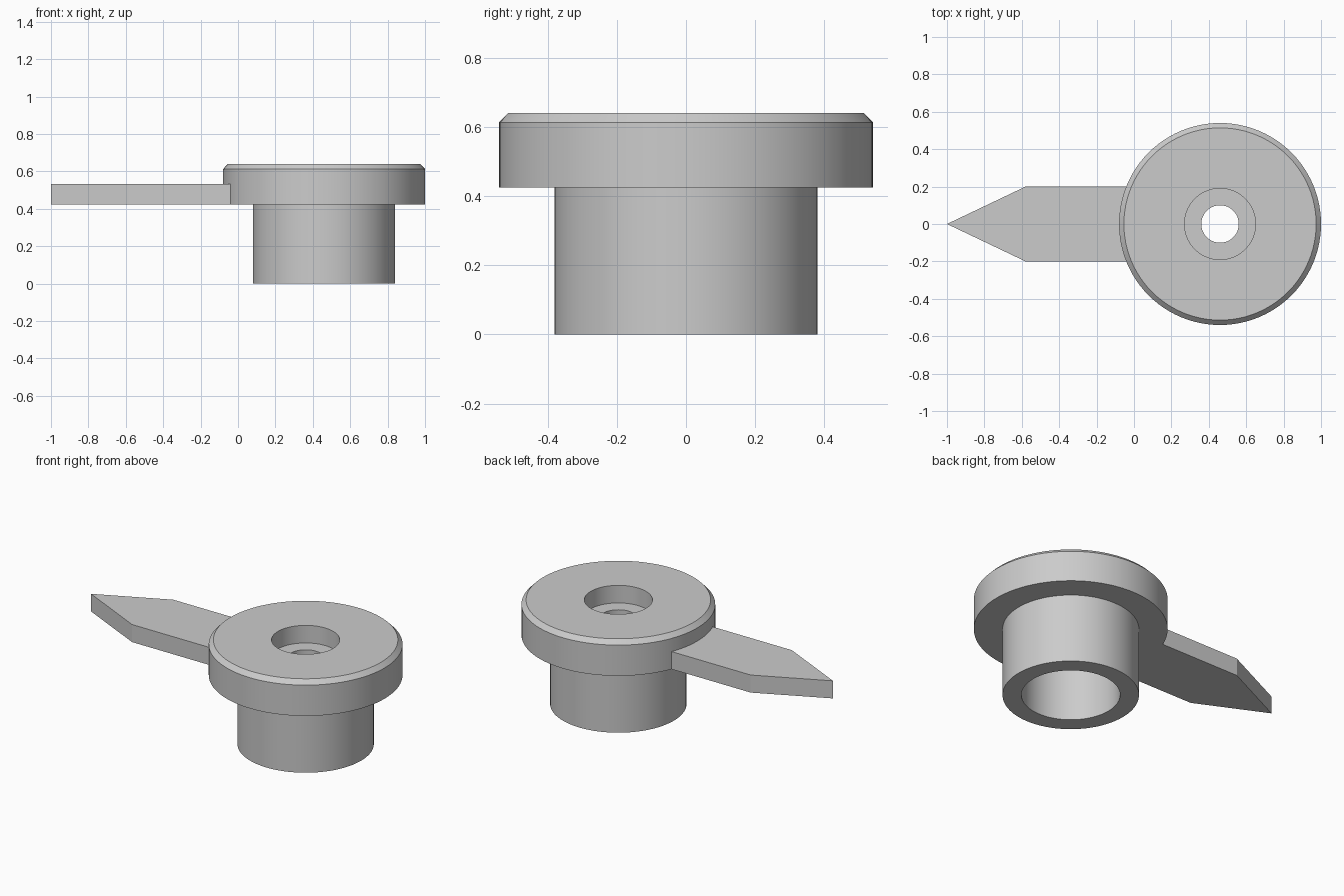
import bpy
import bmesh
import math
from mathutils import Vector, Matrix

cube = bpy.data.objects.get("Cube")
if cube:
    bpy.data.objects.remove(cube, do_unlink=True)

AXIS_X = 0.46
FLANGE_R = 0.54
FLANGE_BOTTOM, POINTER_TOP, TOP = 0.424, 0.532, 0.64
SEGMENTS = 96

grey = bpy.data.materials.new("plain grey")
grey.use_nodes = True
grey.diffuse_color = (0.6, 0.6, 0.6, 1)
grey.node_tree.nodes["Principled BSDF"].inputs["Base Color"].default_value = grey.diffuse_color


def add_object(name, bm):
    bmesh.ops.recalc_face_normals(bm, faces=bm.faces)
    mesh = bpy.data.meshes.new(name)
    bm.to_mesh(mesh)
    bm.free()
    mesh.materials.append(grey)
    obj = bpy.data.objects.new(name, mesh)
    bpy.context.collection.objects.link(obj)
    bpy.ops.object.select_all(action="DESELECT")
    obj.select_set(True)
    bpy.context.view_layer.objects.active = obj
    bpy.ops.object.shade_smooth_by_angle(angle=math.radians(30))
    return obj


# Knob body: closed section (radius, height) turned around the axis
section = [
    (0.275, 0), (0.38, 0), (0.38, FLANGE_BOTTOM),        # stem
    (FLANGE_R, FLANGE_BOTTOM), (FLANGE_R, 0.613),        # flange
    (0.514, TOP), (0.19, TOP),                           # chamfer and top
    (0.19, POINTER_TOP), (0.1, POINTER_TOP),             # counterbore
    (0.1, FLANGE_BOTTOM), (0.275, FLANGE_BOTTOM),        # screw hole, stem bore
]
bm = bmesh.new()
verts = [bm.verts.new((r, 0, z)) for r, z in section]
edges = [bm.edges.new((a, b)) for a, b in zip(verts, verts[1:] + verts[:1])]
bmesh.ops.spin(bm, geom=verts + edges, cent=(0, 0, 0), axis=(0, 0, 1),
               angle=math.tau, steps=SEGMENTS)
bmesh.ops.remove_doubles(bm, verts=bm.verts, dist=0.0001)
bmesh.ops.translate(bm, verts=bm.verts, vec=(AXIS_X, 0, 0))
add_object("knob_body", bm)

# Pointer: pointed plate whose rear edge follows the flange
half_width, rear_r = 0.2, FLANGE_R - 0.003
spread = math.asin(half_width / rear_r)
outline = [(-0.58, half_width), (-1, 0), (-0.58, -half_width)]
for i in range(13):
    a = math.pi + spread * (1 - i / 6)
    outline.append((AXIS_X + rear_r * math.cos(a), rear_r * math.sin(a)))
bm = bmesh.new()
base = bm.faces.new([bm.verts.new((x, y, FLANGE_BOTTOM)) for x, y in outline])
raised = bmesh.ops.extrude_face_region(bm, geom=[base], use_keep_orig=True)["geom"]
bmesh.ops.translate(bm, verts=[g for g in raised if isinstance(g, bmesh.types.BMVert)],
                    vec=(0, 0, POINTER_TOP - FLANGE_BOTTOM))
pointer = add_object("pointer", bm)
pointer.data.shade_flat()
